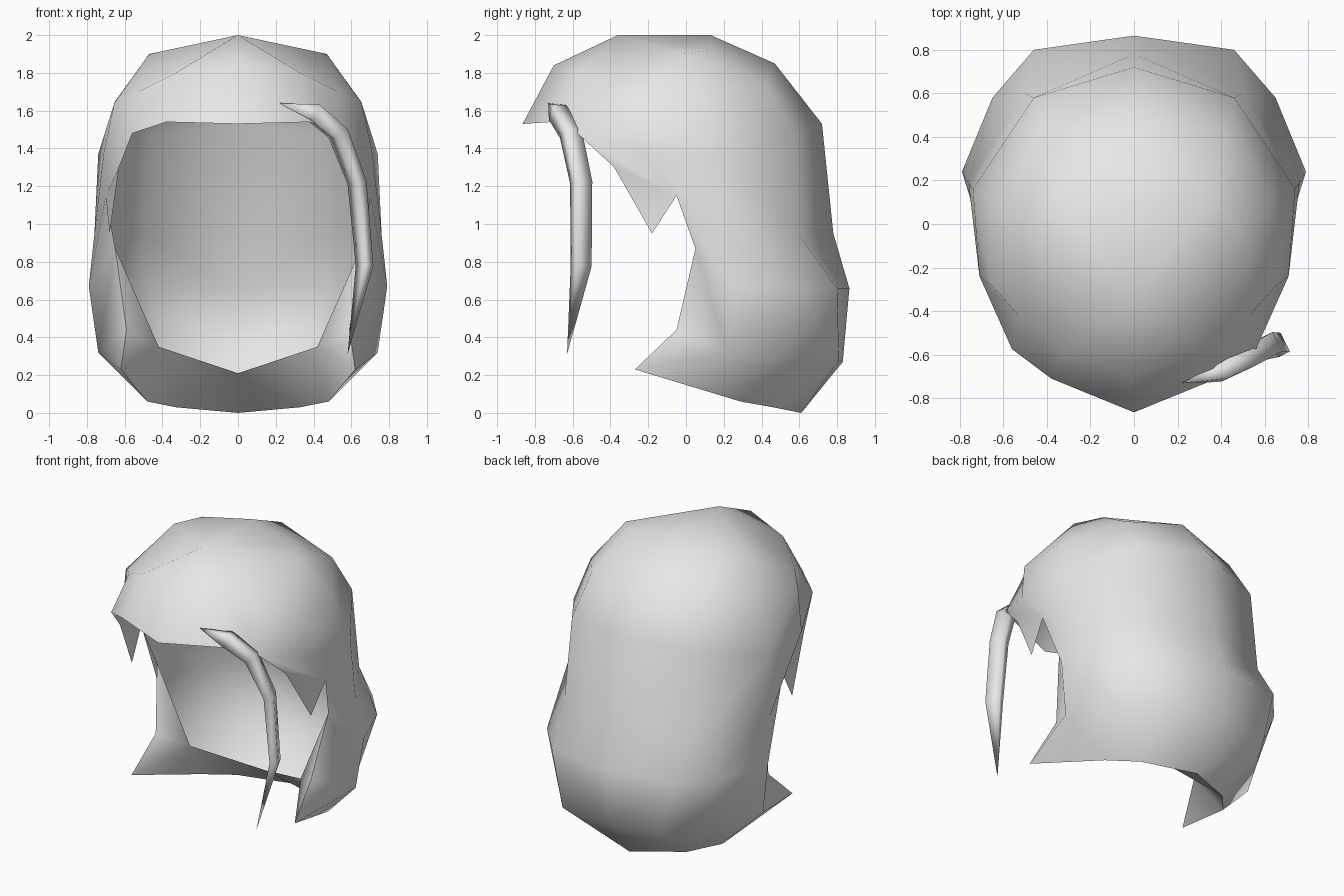
import bpy, bmesh
from mathutils import Vector

cube = bpy.data.objects.get("Cube")
if cube:
    bpy.data.objects.remove(cube, do_unlink=True)

# One plain grey material
grey = bpy.data.materials.new("light_grey")
grey.use_nodes = True
grey.diffuse_color = (0.8, 0.8, 0.8, 1)
grey.node_tree.nodes["Principled BSDF"].inputs["Base Color"].default_value = (0.8, 0.8, 0.8, 1)


def finish(bm, name):
    mesh = bpy.data.meshes.new(name)
    bm.to_mesh(mesh)
    bm.free()
    mesh.materials.append(grey)
    for p in mesh.polygons:
        p.use_smooth = True
    obj = bpy.data.objects.new(name, mesh)
    bpy.context.collection.objects.link(obj)
    return obj


# Hair cap: half rings from the front seam round to the back seam, mirrored.
# Lower rings start at column 2 or 3, leaving the face open.
# A repeated point merges columns into triangles.
front, side, rear, back = (0, -.36, 2), (.47, -.02, 1.9), (.36, .13, 1.92), (0, .13, 2)
rings = [
    (0, [front, front, side, side, side, rear, rear, back]),
    (0, [(0, -.7, 1.84), (.33, -.58, 1.8), (.53, -.42, 1.7), (.655, -.28, 1.64),
         (.65, .1, 1.65), (.42, .42, 1.74), (.42, .42, 1.74), (0, .47, 1.85)]),
    (0, [(0, -.865, 1.53), (.38, -.71, 1.54), (.56, -.575, 1.48), (.71, -.24, 1.38),
         (.74, .16, 1.37), (.46, .58, 1.47), (.46, .58, 1.47), (0, .72, 1.53)]),
    (2, [(.63, -.38, 1.3), (.7, -.05, 1.15), (.76, .19, .95),
         (.5, .6, .94), (.5, .6, .94), (0, .78, .95)]),
    (3, [(.65, .05, .87), (.79, .24, .67), (.65, .58, .66), (.46, .8, .66), (0, .865, .66)]),
    (3, [(.59, -.05, .44), (.74, .22, .32), (.55, .53, .3), (.37, .81, .28), (0, .83, .27)]),
    (3, [(.62, -.27, .23), (.48, .29, .06), (.33, .46, .03), (.33, .46, .03), (0, .61, 0)]),
]
bm = bmesh.new()
verts = {}


def vert(p):
    if p not in verts:
        verts[p] = bm.verts.new(p)
    return verts[p]


def face(*corners):
    unique = list(dict.fromkeys(corners))
    if len(unique) > 2:
        return bm.faces.new(unique)


grid = [{start + i: vert(p) for i, p in enumerate(pts)} for start, pts in rings]
top = face(vert(front), vert(side), vert(rear), vert(back))
for up, low in zip(grid, grid[1:]):
    for k in range(7):
        if k not in low:
            continue
        if up is grid[5] and k == 3:  # front corner folds along its outer diagonal
            face(up[3], low[3], up[4])
            face(low[3], low[4], up[4])
        else:
            face(up[k], low[k], low[k + 1], up[k + 1])

# Pointed lock in front of the ear
face(grid[3][2], vert((.68, -.18, .95)), grid[3][3])

# Underside turning inward to the neck, with a sharp rim
cap_edges = set(bm.edges)
side_lip, mid_lip = vert((.42, .08, .35)), vert((0, .3, .21))
rim = grid[6]
underside = [face(*loop) for loop in (
    (grid[4][3], side_lip, grid[5][3]), (grid[5][3], side_lip, rim[3]),
    (rim[3], side_lip, rim[4]), (rim[4], side_lip, rim[5]),
    (rim[5], side_lip, mid_lip), (rim[5], mid_lip, rim[7]))]
for f in underside:
    for e in f.edges:
        if e in cap_edges:
            e.smooth = False

bmesh.ops.recalc_face_normals(bm, faces=bm.faces)
bm.normal_update()
if top.normal.z < 0:
    bmesh.ops.reverse_faces(bm, faces=bm.faces)
cap = finish(bm, "hair_cap")
mirror = cap.modifiers.new("mirror", "MIRROR")
mirror.use_clip = True
mirror.merge_threshold = 0.001

# Loose strand: flattened four-sided tube tapering to a point at both ends
path = [Vector(p) for p in ((.22, -.73, 1.64), (.40, -.68, 1.59), (.53, -.61, 1.48),
                            (.63, -.555, 1.22), (.67, -.555, .78), (.58, -.63, .31))]
sizes = ((.04, .045), (.048, .04), (.05, .032), (.048, .028))
bm = bmesh.new()
tube = []
for i, (wide, thin) in enumerate(sizes, 1):
    along = (path[i + 1] - path[i - 1]).normalized()
    u = Vector((.45, -.9, 0))
    u = (u - along * u.dot(along)).normalized()
    v = along.cross(u)
    tube.append([bm.verts.new(path[i] + u * wide * a + v * thin * b)
                 for a, b in ((1, 1), (-1, 1), (-1, -1), (1, -1))])
root, tip = bm.verts.new(path[0]), bm.verts.new(path[5])
for n in range(4):
    m = (n + 1) % 4
    bm.faces.new((root, tube[0][m], tube[0][n]))
    bm.faces.new((tip, tube[-1][n], tube[-1][m]))
    for a, b in zip(tube, tube[1:]):
        bm.faces.new((a[n], a[m], b[m], b[n]))
bmesh.ops.recalc_face_normals(bm, faces=bm.faces)
finish(bm, "loose_strand")
